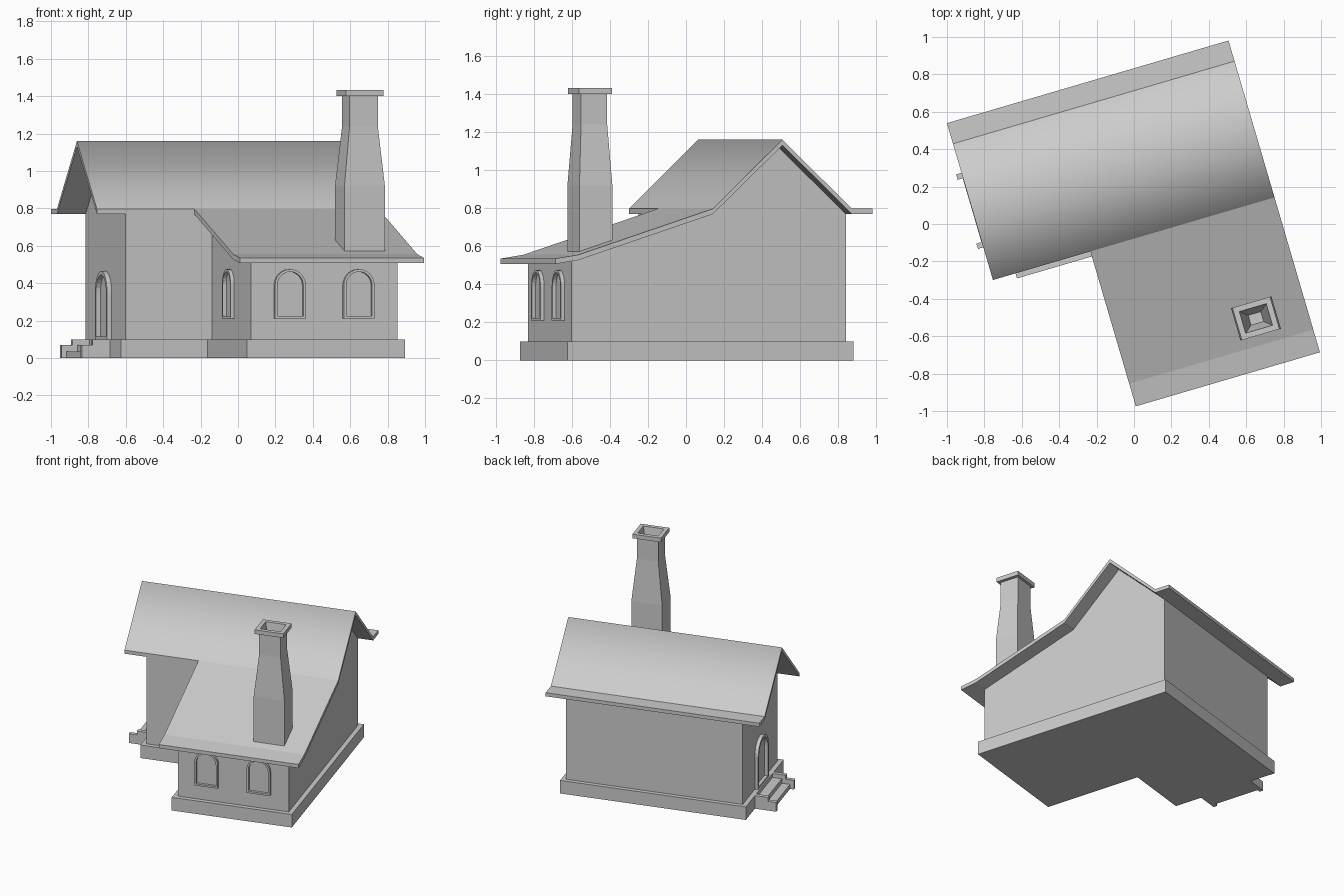
import bpy, bmesh, math
from mathutils import Vector, Matrix

if "Cube" in bpy.data.objects:
    bpy.data.objects.remove(bpy.data.objects["Cube"])

TURN = math.radians(16.35)   # whole house is turned about z


def finish(name, bm, place=None):
    if place:
        bmesh.ops.transform(bm, matrix=place, verts=bm.verts)
    bmesh.ops.recalc_face_normals(bm, faces=bm.faces)
    me = bpy.data.meshes.new(name)
    bm.to_mesh(me)
    bm.free()
    ob = bpy.data.objects.new(name, me)
    ob.rotation_euler.z = TURN
    bpy.context.collection.objects.link(ob)
    return ob


def bridge(bm, loops, closed=False):
    n = len(loops[0])
    pairs = list(zip(loops, loops[1:] + loops[:1] if closed else loops[1:]))
    for a, b in pairs:
        for i in range(n):
            j = (i + 1) % n
            bm.faces.new((a[i], a[j], b[j], b[i]))


def extrude_x(name, profile, x0, x1):
    """Extrude a (y, z) profile from x0 to x1."""
    bm = bmesh.new()
    loops = [[bm.verts.new((x, y, z)) for y, z in profile] for x in (x0, x1)]
    bridge(bm, loops)
    for l in loops:
        bm.faces.new(l)
    return finish(name, bm)


def extrude_z(name, outline, z0, z1):
    bm = bmesh.new()
    loops = [[bm.verts.new((x, y, z)) for x, y in outline] for z in (z0, z1)]
    bridge(bm, loops)
    for l in loops:
        bm.faces.new(l)
    return finish(name, bm)


def arch(w, h, inset, segs=12):
    r = w / 2 - inset
    pts = [(-r, inset), (r, inset)]
    for i in range(segs + 1):
        a = math.pi * i / segs
        pts.append((r * math.cos(a), h - w / 2 + r * math.sin(a)))
    return pts


def arch_frame(name, w, h, depth, loc, angle, rim=0.014):
    """Arched frame ring standing out from a wall, facing local -y."""
    bm = bmesh.new()
    outer, inner = arch(w, h, 0), arch(w, h, rim)
    loops = [[bm.verts.new((x, y, z)) for x, z in pts]
             for pts, y in ((outer, .01), (outer, -depth), (inner, -depth), (inner, .01))]
    bridge(bm, loops, closed=True)
    return finish(name, bm, Matrix.Translation(Vector(loc)) @ Matrix.Rotation(angle, 4, 'Z'))


# Plinth (L-shaped)
extrude_z("plinth", [(-.682, -.103), (-.2, -.103), (-.2, -.85), (.682, -.85),
                     (.682, .718), (-.682, .718)], 0, .1)

# Walls with gables
gable = [(.686, .09), (.686, .78), (.305, 1.14), (-.07, .78)]
extrude_x("main_walls", gable + [(-.07, .09)], -.648, -.166)
extrude_x("wing_walls", gable + [(-.816, .535), (-.816, .09)], -.166, .648)

# Roofs
main_roof = extrude_x("main_roof", [(.799, .797), (.684, .797), (.305, 1.16), (-.075, .797),
                                    (-.075, .77), (.305, 1.13), (.684, .77), (.799, .77)],
                      -.808, .761)
extrude_x("wing_roof", [(-.075, .797), (-.812, .555), (-.938, .535),
                        (-.938, .507), (-.812, .527), (-.075, .769)], -.265, .761)
for f in main_roof.data.polygons:      # soft shading over the ridge
    f.use_smooth = f.normal.z > .5 and f.normal.z < .9

# Chimney: tapered stack, cap and hollow flue as one lathe-like stack of rectangles
bm = bmesh.new()
sections = [(.225, .18, .53), (.225, .18, .92), (.157, .143, 1.24), (.157, .143, 1.4),
            (.21, .18, 1.4), (.21, .18, 1.432), (.15, .12, 1.432), (.07, .055, 1.2)]
loops = [[bm.verts.new((.4835 + sx * w / 2, -.668 + sy * d / 2, z))
          for sx, sy in ((-1, -1), (1, -1), (1, 1), (-1, 1))] for w, d, z in sections]
bridge(bm, loops)
bm.faces.new(loops[0])
bm.faces.new(loops[-1])
finish("chimney", bm)

# Windows
for i, x in enumerate((.047, .43)):
    arch_frame(f"front_window_{i + 1}", .172, .265, .02, (x, -.816, .21), 0)
arch_frame("side_window", .165, .265, .02, (-.166, -.412, .21), -math.pi / 2)

# Door
arch_frame("door_frame", .23, .37, .025, (-.648, .308, .095), -math.pi / 2, .02)

# Entrance steps and side cheeks
def side_profile(name, pts, y0, y1):
    bm = bmesh.new()
    loops = [[bm.verts.new((x, y, z)) for x, z in pts] for y in (y0, y1)]
    bridge(bm, loops)
    for l in loops:
        bm.faces.new(l)
    return finish(name, bm)


side_profile("steps", [(-.67, 0), (-.81, 0), (-.81, .035), (-.75, .035), (-.75, .07), (-.67, .07)],
             .13, .5)
for name, y in (("step_cheek_front", .107), ("step_cheek_back", .492)):
    side_profile(name, [(-.67, 0), (-.838, 0), (-.838, .07), (-.778, .07), (-.778, .1), (-.67, .1)],
                 y, y + .03)
